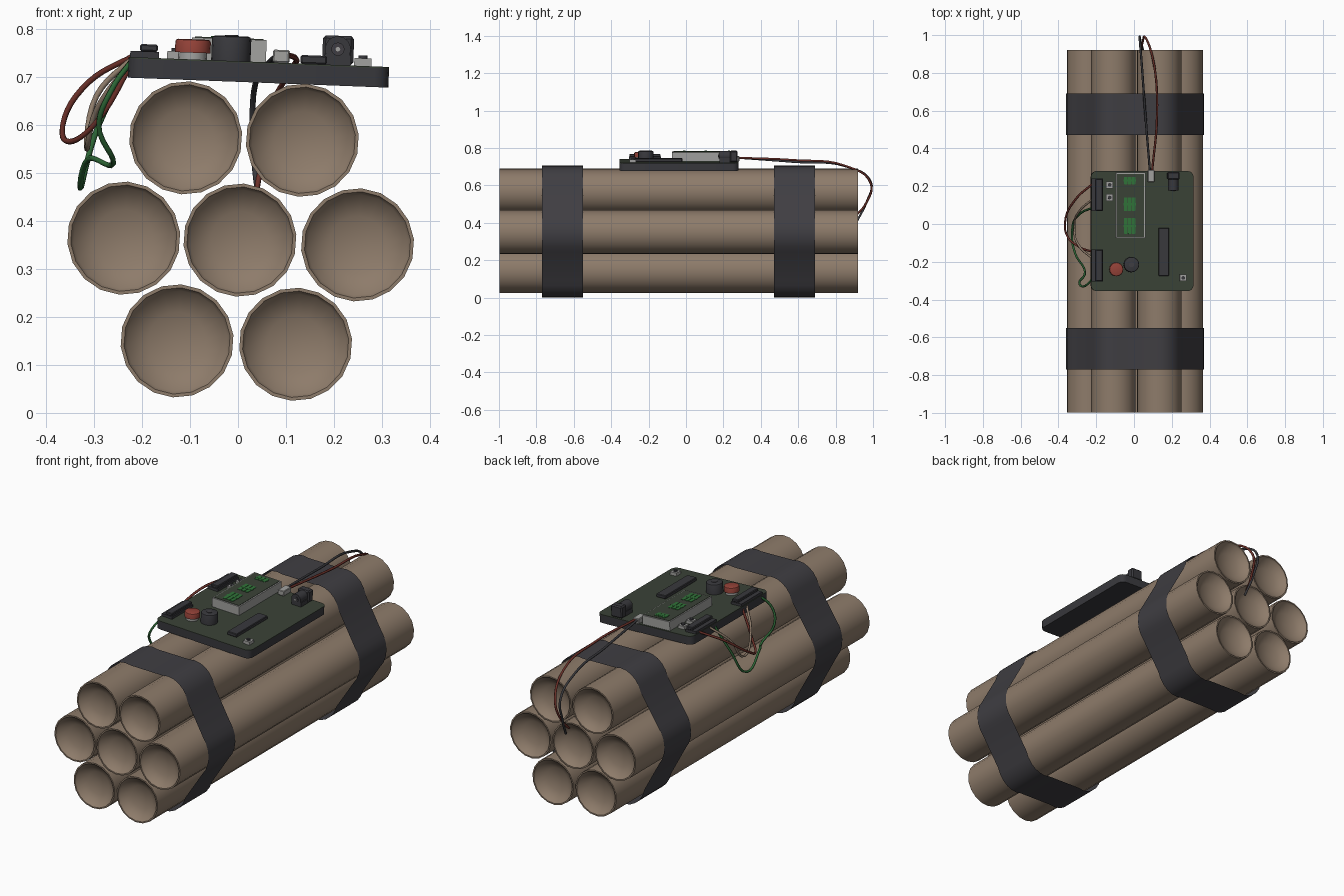
import bpy, bmesh, math
from mathutils import Matrix, Vector

if "Cube" in bpy.data.objects:
    bpy.data.objects.remove(bpy.data.objects["Cube"])


def mat(name, c):
    m = bpy.data.materials.new(name)
    m.diffuse_color = (*c, 1)
    m.use_nodes = True
    m.node_tree.nodes["Principled BSDF"].inputs["Base Color"].default_value = m.diffuse_color
    return m


TAN = mat("tan_card", (0.27, 0.20, 0.145))
TAPE = mat("dark_tape", (0.050, 0.048, 0.055))
DARK = mat("dark_plastic", (0.040, 0.040, 0.046))
GREEN = mat("board_green", (0.043, 0.055, 0.038))
LIGHT = mat("light_grey", (0.36, 0.36, 0.35))
RED = mat("button_red", (0.30, 0.055, 0.04))
LIT = mat("lit_green", (0.03, 0.17, 0.04))
WIRE_RED = mat("wire_red", (0.15, 0.03, 0.022))
WIRE_GREEN = mat("wire_green", (0.025, 0.13, 0.035))


def finish(name, bm, m, angle=None, matrix=None):
    me = bpy.data.meshes.new(name)
    bm.to_mesh(me)
    bm.free()
    if matrix:
        me.transform(matrix)
    me.materials.append(m)
    ob = bpy.data.objects.new(name, me)
    bpy.context.collection.objects.link(ob)
    if angle:
        bpy.ops.object.select_all(action='DESELECT')
        ob.select_set(True)
        bpy.context.view_layer.objects.active = ob
        bpy.ops.object.shade_smooth_by_angle(angle=math.radians(angle))
    return ob


# Seven tubes with thin rims and dished ends
R, SIDES = 0.118, 18
CENTRES = [(-0.109, 0.573), (0.134, 0.568), (0.249, 0.350), (0.120, 0.143),
           (-0.127, 0.150), (-0.238, 0.364), (0.004, 0.360)]
RINGS = [(-0.955, 0.0), (-0.962, 0.06), (-0.985, 0.105), (-0.998, 0.111), (-0.998, R),
         (0.92, R), (0.92, 0.111), (0.907, 0.105), (0.884, 0.06), (0.877, 0.0)]
for i, (cx, cz) in enumerate(CENTRES):
    bm = bmesh.new()
    prev = None
    for y, r in RINGS:
        n = SIDES if r else 1
        ring = [bm.verts.new((cx + r * math.cos(2 * math.pi * k / SIDES + 0.1), y,
                              cz + r * math.sin(2 * math.pi * k / SIDES + 0.1))) for k in range(n)]
        if prev:
            for k in range(SIDES):
                j = (k + 1) % SIDES
                quad = [prev[k % len(prev)], prev[j % len(prev)], ring[j % n], ring[k % n]]
                bm.faces.new(list(dict.fromkeys(quad)))
        prev = ring
    bmesh.ops.recalc_face_normals(bm, faces=bm.faces)
    finish(f"tube_{i + 1}", bm, TAN, 50)

# Two thin tape bands following the outline of the six outer tubes, dipping in the gaps
outer = CENTRES[:6]
profile = []
for i, c in enumerate(outer):
    p, n = outer[i - 1], outer[(i + 1) % 6]
    a0 = math.atan2(c[1] - p[1], c[0] - p[0]) + math.pi / 2
    a1 = math.atan2(n[1] - c[1], n[0] - c[0]) + math.pi / 2
    sweep = (a0 - a1) % (2 * math.pi)
    a0, sweep = a0 + 0.25, sweep + 0.5
    for k in range(7):
        a = a0 - sweep * k / 6
        profile.append((c[0] + 0.121 * math.cos(a), c[1] - 0.005 + 0.138 * math.sin(a)))
for name, y0, y1 in (("front_tape", -0.77, -0.55), ("back_tape", 0.47, 0.69)):
    bm = bmesh.new()
    a = [bm.verts.new((x, y0, z)) for x, z in profile]
    b = [bm.verts.new((x, y1, z)) for x, z in profile]
    for k in range(len(a)):
        j = (k + 1) % len(a)
        bm.faces.new((a[j], a[k], b[k], b[j]))
    bm.normal_update()
    if sum(f.normal.dot(f.calc_center_median() - Vector((0, 0, 0.36))) for f in bm.faces) < 0:
        bmesh.ops.reverse_faces(bm, faces=bm.faces)
    finish(name, bm, TAPE, 60)

# Everything on the circuit board shares its slight tilt; local z = 0 is the board top
TILT = (Matrix.Translation((0.043, 0, 0.731)) @ Matrix.Rotation(math.radians(2.2), 4, 'Y')
        @ Matrix.Translation((-0.043, 0, 0)))


def box(name, x0, x1, y0, y1, z0, z1, m, bevel=0.0, corners=False):
    bm = bmesh.new()
    bmesh.ops.create_cube(bm, size=1)
    for v in bm.verts:
        v.co = ((x0 + x1) / 2 + v.co.x * (x1 - x0), (y0 + y1) / 2 + v.co.y * (y1 - y0),
                (z0 + z1) / 2 + v.co.z * (z1 - z0))
    if bevel:
        edges = [e for e in bm.edges if not corners or
                 abs(e.verts[0].co.z - e.verts[1].co.z) > 1e-4]
        bmesh.ops.bevel(bm, geom=edges, offset=bevel, segments=4 if corners else 1,
                        profile=0.5, affect='EDGES')
    return finish(name, bm, m, 30 if corners else None, TILT)


def disc(name, x, y, z0, z1, r, m, sides=16, bevel=0.0, axis='Z'):
    # For axis Y the z0/z1 pair is the y span and y is the height
    bm = bmesh.new()
    bmesh.ops.create_cone(bm, cap_ends=True, segments=sides, radius1=r, radius2=r, depth=z1 - z0)
    if bevel:
        top = [e for e in bm.edges if all(v.co.z > 0 for v in e.verts)]
        bmesh.ops.bevel(bm, geom=top, offset=bevel, segments=2, profile=0.5, affect='EDGES')
    mid = (z0 + z1) / 2
    if axis == 'Y':
        mx = Matrix.Translation((x, mid, y)) @ Matrix.Rotation(math.pi / 2, 4, 'X')
    else:
        mx = Matrix.Translation((x, y, mid))
    return finish(name, bm, m, 40, TILT @ mx)


# Board: dark base with a green top
box("board_base", -0.228, 0.315, -0.355, 0.28, -0.043, -0.003, DARK, 0.03, True)
box("board_top", -0.228, 0.315, -0.355, 0.28, -0.003, 0.0, GREEN, 0.03, True)

# Wire connectors on the left edge, with a raised rib
for i, y in enumerate((0.155, -0.22)):
    box(f"connector_{i + 1}", -0.225, -0.165, y - 0.085, y + 0.085, 0, 0.013, DARK)
    box(f"connector_rib_{i + 1}", -0.205, -0.168, y - 0.083, y + 0.083, 0.013, 0.028, DARK, 0.003)

# Corner screws and pads
for i, (x, y) in enumerate(((-0.13, 0.207), (-0.13, 0.14), (0.26, -0.285))):
    box(f"pad_{i + 1}", x - 0.018, x + 0.018, y - 0.018, y + 0.018, 0, 0.016, LIGHT)
    disc(f"pad_dot_{i + 1}", x, y, 0.016, 0.022, 0.010, DARK, 10)

# Display: light frame, dark green screen, lit segment bars
box("display_frame", -0.098, 0.058, -0.075, 0.272, 0, 0.046, LIGHT)
box("display_screen", -0.091, 0.051, -0.068, 0.265, 0.046, 0.048, GREEN)
for g, (y, h) in enumerate(((0.230, 0.020), (0.105, 0.036), (-0.010, 0.042))):
    for i, x in enumerate((-0.046, -0.025, -0.004)):
        box(f"lit_bar_{g + 1}_{i + 1}", x - 0.009, x + 0.009, y - h, y + h, 0.048, 0.050, LIT, 0.003, True)
    box(f"lit_cross_{g + 1}", -0.058, 0.008, y - 0.006, y + 0.006, 0.048, 0.0505, LIT)

# Power plug, chip and buttons
box("power_plug", 0.072, 0.107, 0.222, 0.285, 0, 0.027, LIGHT, 0.003)
box("long_chip", 0.130, 0.185, -0.275, -0.02, 0, 0.018, DARK, 0.003)
disc("red_button_base", -0.095, -0.24, 0, 0.014, 0.030, LIGHT)
disc("red_button", -0.095, -0.24, 0.014, 0.042, 0.037, RED, 16, 0.006)
disc("black_button", -0.015, -0.215, 0, 0.052, 0.041, DARK, 16, 0.007)
disc("black_button_cap", -0.015, -0.215, 0.052, 0.054, 0.014, TAPE, 12)

# Barrel jack facing the front
box("jack_housing", 0.175, 0.240, 0.235, 0.275, 0, 0.061, DARK, 0.006)
box("jack_foot", 0.18, 0.235, 0.18, 0.235, 0, 0.022, DARK)
disc("jack_barrel", 0.207, 0.033, 0.178, 0.236, 0.027, DARK, 16, 0, 'Y')
disc("jack_socket", 0.207, 0.033, 0.174, 0.178, 0.014, TAPE, 12, 0, 'Y')
disc("jack_pin", 0.207, 0.033, 0.171, 0.174, 0.005, LIGHT, 8, 0, 'Y')


def wire(name, pts, m, r=0.006):
    cu = bpy.data.curves.new(name, 'CURVE')
    cu.dimensions = '3D'
    cu.bevel_depth, cu.bevel_resolution, cu.resolution_u = r, 1, 6
    cu.use_fill_caps = True
    sp = cu.splines.new('BEZIER')
    sp.bezier_points.add(len(pts) - 1)
    for bp, p in zip(sp.bezier_points, pts):
        bp.co = p
        bp.handle_left_type = bp.handle_right_type = 'AUTO'
    cu.materials.append(m)
    ob = bpy.data.objects.new(name, cu)
    bpy.context.collection.objects.link(ob)
    bpy.ops.object.select_all(action='DESELECT')
    ob.select_set(True)
    bpy.context.view_layer.objects.active = ob
    bpy.ops.object.convert(target='MESH')


# Looped wires hanging off the left side
wire("left_red_wire", [(-0.21, 0.22, 0.748), (-0.31, 0.13, 0.69), (-0.365, 0.01, 0.60),
                       (-0.35, -0.07, 0.565), (-0.30, -0.115, 0.60), (-0.21, -0.15, 0.748)], WIRE_RED)
wire("left_tan_wire", [(-0.21, 0.14, 0.748), (-0.295, 0.06, 0.66), (-0.315, -0.03, 0.55),
                       (-0.295, -0.11, 0.63), (-0.21, -0.19, 0.748)], TAN)
wire("left_green_wire", [(-0.21, 0.09, 0.748), (-0.29, 0.05, 0.60), (-0.327, -0.03, 0.47),
                         (-0.31, -0.16, 0.53), (-0.26, -0.25, 0.52), (-0.29, -0.31, 0.60),
                         (-0.265, -0.33, 0.67), (-0.21, -0.28, 0.748)], WIRE_GREEN)

# Pair of wires running over the back end
wire("back_red_wire", [(0.095, 0.27, 0.748), (0.122, 0.58, 0.735), (0.105, 0.85, 0.705),
                       (0.06, 0.988, 0.61), (0.045, 0.96, 0.50), (0.035, 0.91, 0.44)], WIRE_RED)
wire("back_dark_wire", [(0.085, 0.27, 0.748), (0.06, 0.58, 0.725), (0.04, 0.86, 0.70),
                        (0.030, 0.988, 0.62), (0.035, 0.965, 0.51), (0.05, 0.915, 0.41)], DARK)
